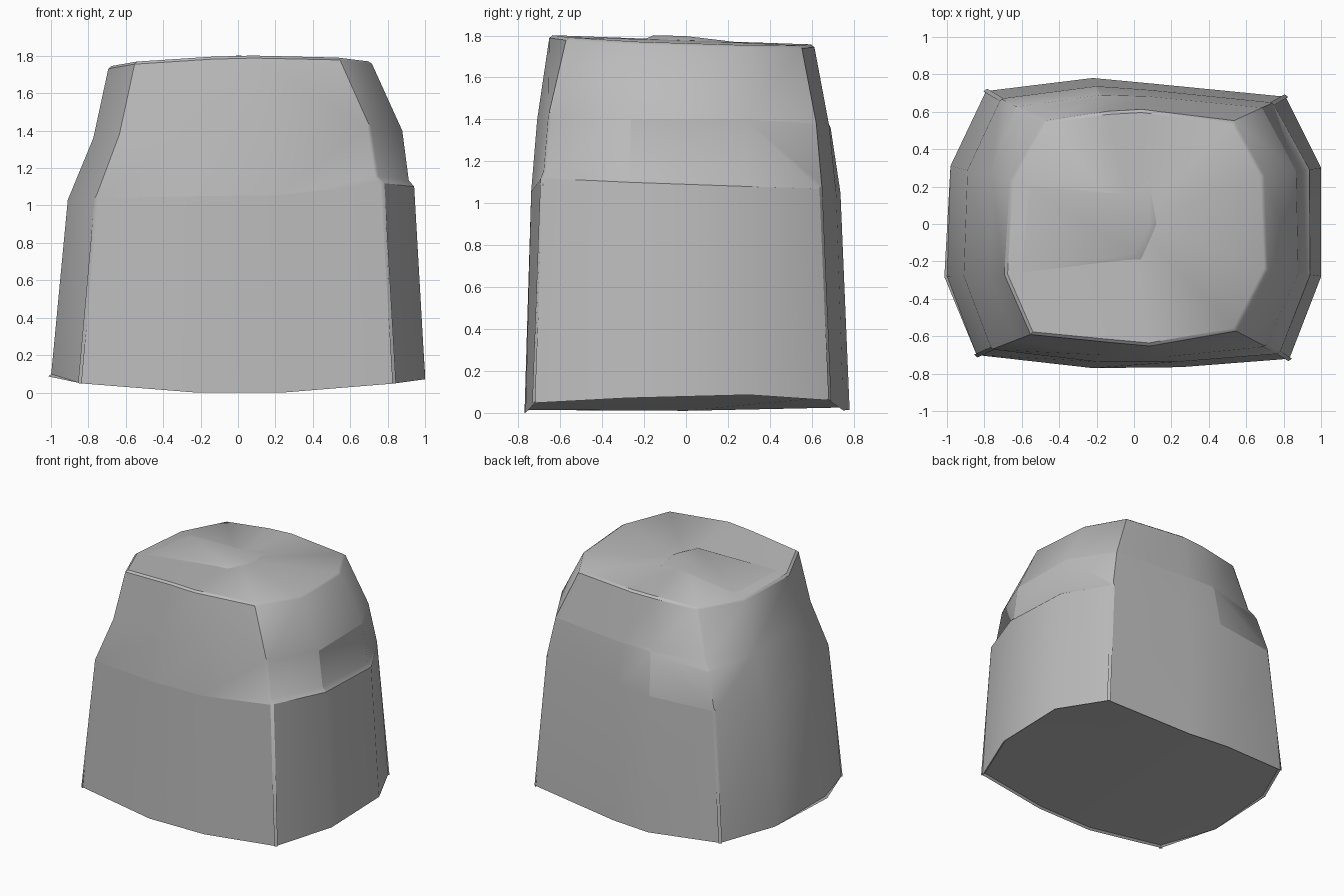
import bpy, bmesh, math

cube = bpy.data.objects.get("Cube")
if cube:
    bpy.data.objects.remove(cube, do_unlink=True)

stone = bpy.data.materials.new("stone_grey")
stone.use_nodes = True
colour = (0.5, 0.5, 0.5, 1)
stone.diffuse_color = colour
stone.node_tree.nodes["Principled BSDF"].inputs["Base Color"].default_value = colour

# Plan outlines at the foot and the crown, same number of columns
FOOT = [(-1, -.28), (-.84, -.7), (-.22, -.77), (.25, -.765), (.83, -.72), (1, -.28),
        (1, .3), (.81, .68), (.1, .75), (-.22, .78), (-.79, .71), (-.98, .31)]
CROWN = [(-.69, -.27), (-.55, -.59), (-.14, -.63), (.08, -.65), (.54, -.57), (.71, -.24),
         (.69, .26), (.53, .55), (.04, .61), (-.14, .6), (-.48, .55), (-.66, .23)]
COUNT = len(FOOT)
CORNERS = (1, 4, 7, 10)


def foot_z(x, y):
    return .01 + .075 * x * x + (.015 if y > 0 else 0)


def crown_z(x, y):
    return 1.778 + .02 * x - .06 * x * x - .035 * y


def finish(bm, name):
    bmesh.ops.recalc_face_normals(bm, faces=bm.faces)
    mesh = bpy.data.meshes.new(name)
    bm.to_mesh(mesh)
    bm.free()
    mesh.materials.append(stone)
    obj = bpy.data.objects.new(name, mesh)
    bpy.context.collection.objects.link(obj)
    bpy.ops.object.select_all(action='DESELECT')
    obj.select_set(True)
    bpy.context.view_layer.objects.active = obj
    bpy.ops.object.shade_smooth_by_angle(angle=math.radians(35))
    return obj


# Each level: how far out towards the foot outline, and the height, per column
waist = [(.71, 1.03), (.73, 1.04), (.76, 1.05), (.77, 1.055), (.82, 1.12), (.8, 1.1),
         (.8, 1.08), (.76, 1.07), (.76, 1.05), (.76, 1.05), (.75, 1.04), (.72, 1.03)]
shoulder = [(.27, 1.36), (.29, 1.38), (.5, 1.4), (.52, 1.4), (.57, 1.42), (.58, 1.4),
            (.57, 1.4), (.55, 1.38), (.52, 1.37), (.5, 1.36), (.48, 1.32), (.33, 1.36)]


def ledge(level, steps):
    """Copy a level, stepping the given columns inwards and upwards."""
    return [(out - steps.get(i, 0), z + steps.get(i, 0) * .35)
            for i, (out, z) in enumerate(level)]


levels = [waist, ledge(waist, {4: .11, 5: .1, 6: .08}),
          shoulder, ledge(shoulder, {9: .07, 10: .14})]

# Boulder body lofted through the levels
bm = bmesh.new()
rings = [[bm.verts.new((x, y, foot_z(x, y))) for x, y in FOOT]]
for level in levels:
    ring = []
    for (fx, fy), (cx, cy), (out, z) in zip(FOOT, CROWN, level):
        ring.append(bm.verts.new((cx + (fx - cx) * out, cy + (fy - cy) * out, z)))
    rings.append(ring)
rings.append([bm.verts.new((x, y, crown_z(x, y))) for x, y in CROWN])

for low, high in zip(rings, rings[1:]):
    for i in range(COUNT):
        j = (i + 1) % COUNT
        bm.faces.new((low[i], low[j], high[j], high[i]))

# Foot and crown caps fan out from a centre point
for ring, height in ((rings[0], foot_z), (rings[-1], crown_z)):
    centre = bm.verts.new((0, 0, height(0, 0)))
    for i in range(COUNT):
        bm.faces.new((ring[i], ring[(i + 1) % COUNT], centre))

# Soften the rims and the four upright corners
chosen = set()
for ring in (rings[0], rings[-1]):
    for i in range(COUNT):
        chosen.add(bm.edges.get((ring[i], ring[(i + 1) % COUNT])))
for low, high in zip(rings, rings[1:]):
    for i in CORNERS:
        chosen.add(bm.edges.get((low[i], high[i])))
bmesh.ops.remove_doubles(bm, verts=bm.verts, dist=.0005)
chosen = [e for e in chosen if e.is_valid]
bmesh.ops.bevel(bm, geom=chosen, offset=.014, segments=1, affect='EDGES',
                clamp_overlap=False)
finish(bm, "boulder_body")

# Shallow chipped step on the crown
bm = bmesh.new()


def crown_point(x, y, lift):
    return bm.verts.new((x, y, crown_z(x, y) + lift))


rim = [crown_point(x, y, -.003) for x, y in ((-.66, -.27), (.04, -.195), (.12, 0), (.08, .25))]
lip = [crown_point(x, y, .018) for x, y in ((0, -.155), (.085, 0))]
back = crown_point(-.55, .2, -.003)
bm.faces.new((rim[0], rim[1], lip[0]))
bm.faces.new((rim[1], rim[2], lip[1], lip[0]))
bm.faces.new((rim[2], rim[3], lip[1]))
bm.faces.new((lip[0], lip[1], back))
bm.faces.new((lip[1], rim[3], back))
bm.faces.new((rim[0], lip[0], back))
bm.faces.new((rim[0], back, rim[3], rim[2], rim[1]))
finish(bm, "crown_step")
